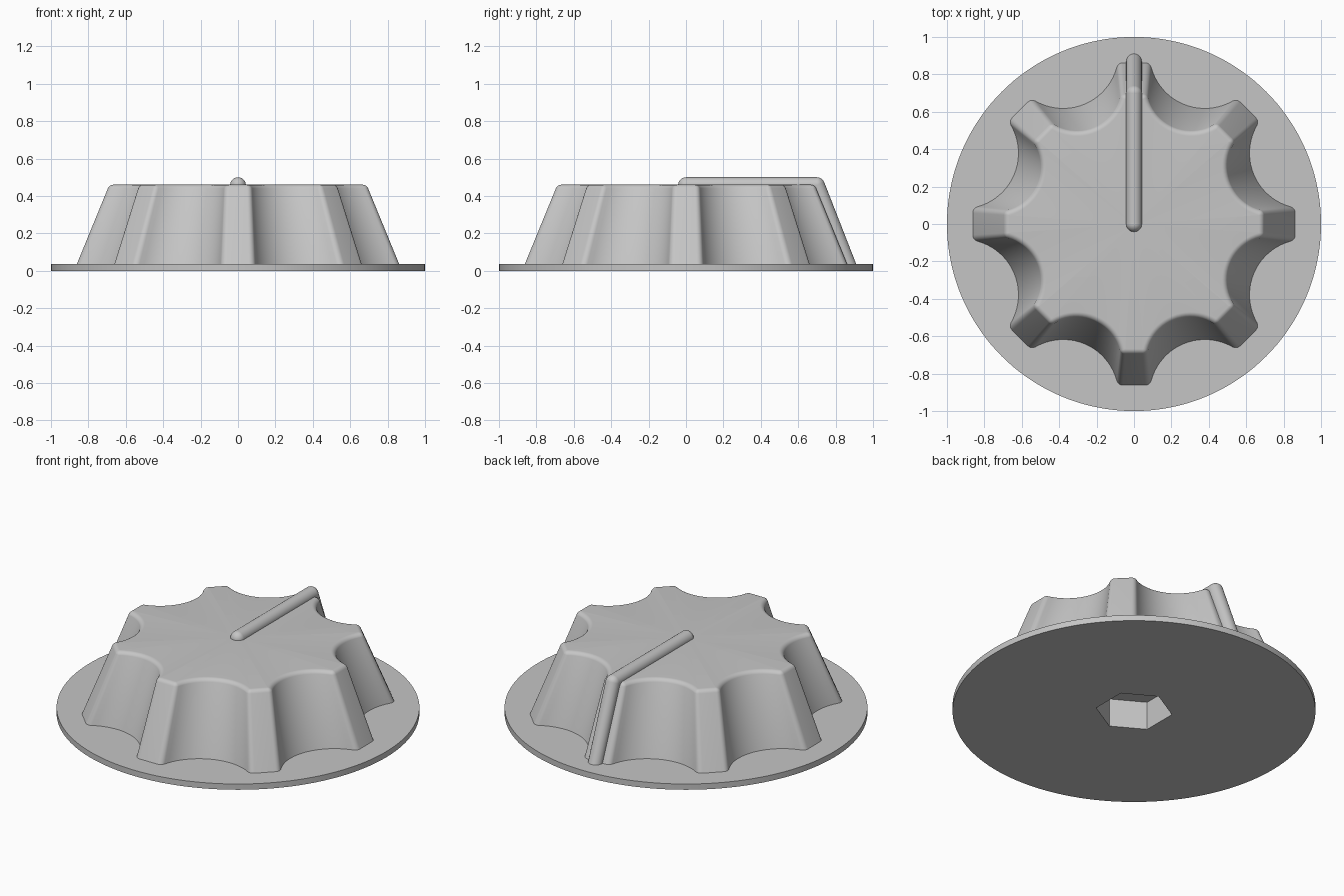
import bpy, bmesh
from math import sin, cos, tan, pi, radians, sqrt, atan2, hypot
from mathutils import Vector

old = bpy.data.objects.get("Cube")
if old:
    bpy.data.objects.remove(old, do_unlink=True)

# One plain grey for everything
GREY = (0.56, 0.56, 0.56, 1)
grey = bpy.data.materials.new("plain grey")
grey.use_nodes = True
grey.diffuse_color = GREY
grey.node_tree.nodes["Principled BSDF"].inputs["Base Color"].default_value = GREY

DISC_TOP, TOP = 0.035, 0.46
TIP = 0.862                      # lobe radius where the body meets the disc
SLOPE = 0.41                     # side taper, run over rise
LOBES = 8


def finish(name, bm):
    mesh = bpy.data.meshes.new(name)
    bm.to_mesh(mesh)
    bm.free()
    mesh.materials.append(grey)
    ob = bpy.data.objects.new(name, mesh)
    bpy.context.collection.objects.link(ob)
    bpy.ops.object.select_all(action='DESELECT')
    ob.select_set(True)
    bpy.context.view_layer.objects.active = ob
    bpy.ops.object.shade_smooth_by_angle(angle=radians(32))
    return ob


def loft(name, rings, cap_start, cap_end):
    """Join (outline, z) rings with quads; optionally close the ends with fans."""
    bm = bmesh.new()
    loops = [[bm.verts.new((x, y, z)) for x, y in pts] for pts, z in rings]
    n = len(loops[0])
    for a, b in zip(loops, loops[1:]):
        for i in range(n):
            j = (i + 1) % n
            bm.faces.new((a[i], a[j], b[j], b[i]))
    if cap_start:
        c = bm.verts.new((0, 0, rings[0][1]))
        for i in range(n):
            bm.faces.new((c, loops[0][(i + 1) % n], loops[0][i]))
    if cap_end:
        c = bm.verts.new((0, 0, rings[-1][1]))
        for i in range(n):
            bm.faces.new((c, loops[-1][i], loops[-1][(i + 1) % n]))
    return finish(name, bm)


def polar(radius, n=144, sides=0):
    """Circle, or a regular polygon with points on the y axis."""
    pts = []
    for i in range(n):
        a = 2 * pi * i / n
        r = radius
        if sides:
            step = 2 * pi / sides
            r *= cos(step / 2) / cos((a + step / 2) % step - step / 2)
        pts.append((r * cos(a), r * sin(a)))
    return pts


def scalloped_outline():
    """Lobes with rounded corners, separated by circular scallops."""
    half = pi / LOBES
    centre, radius, corner = 0.99, 0.297, 0.035
    sx, sy = centre * sin(half), centre * cos(half)
    fy = TIP - corner
    fx = sx - sqrt((radius + corner) ** 2 - (sy - fy) ** 2)
    lean = atan2(sy - fy, sx - fx)
    pts = []
    for i in range(7):                       # rounded lobe corner
        a = pi / 2 + (lean - pi / 2) * i / 6
        pts.append((fx + corner * cos(a), fy + corner * sin(a)))
    start, end = lean + pi, 1.5 * pi - half
    for i in range(1, 11):                   # half of the scallop
        a = start + (end - start) * i / 10
        pts.append((sx + radius * cos(a), sy + radius * sin(a)))
    side = [(hypot(x, y), atan2(x, y)) for x, y in pts]
    sector = side + [(r, 2 * half - a) for r, a in reversed(side[:-1])]
    return [(r * cos(a + 2 * half * k), r * sin(a + 2 * half * k))
            for k in range(LOBES) for r, a in sector]


def inset(pts, d):
    """Move every point inward along the outline's normal."""
    out = []
    for i, (x, y) in enumerate(pts):
        p, q = Vector(pts[i - 1]), Vector(pts[(i + 1) % len(pts)])
        t = (q - p).normalized()
        out.append((x - t.y * d, y + t.x * d))
    return out


# Base disc with the hexagonal shaft socket in its underside
loft("base_disc", [
    (polar(0.212, sides=6), 0.172), (polar(0.212, sides=6), 0),
    (polar(1), 0), (polar(1), DISC_TOP),
    (polar(0.26, sides=6), DISC_TOP), (polar(0.26, sides=6), 0.2)], True, True)

# Tapered grip body with a rounded top edge
outline = scalloped_outline()


def body_ring(z):
    s = 1 - (z - DISC_TOP) * SLOPE / TIP
    return [(x * s, y * s) for x, y in outline]


ROUND = 0.031
tilt = atan2(SLOPE, 1)
z0 = TOP - ROUND + ROUND * sin(tilt)
shoulder = body_ring(z0)
rings = [(body_ring(0.03), 0.03), (shoulder, z0)]
for i in range(1, 7):
    t = tilt + (pi / 2 - tilt) * i / 6
    rings.append((inset(shoulder, ROUND * (cos(tilt) - cos(t))),
                  TOP - ROUND + ROUND * sin(t)))
loft("grip_body", rings, False, True)

# Pointer ridge: a round bar along the top and down the back lobe
BAR = 0.042


def bar_ball(name, p):
    bm = bmesh.new()
    bmesh.ops.create_uvsphere(bm, u_segments=24, v_segments=16, radius=BAR)
    bmesh.ops.translate(bm, verts=bm.verts, vec=p)
    finish(name, bm)


def bar_rod(name, p, q):
    bm = bmesh.new()
    bmesh.ops.create_cone(bm, cap_ends=True, segments=24, radius1=BAR,
                          radius2=BAR, depth=(q - p).length)
    bmesh.ops.rotate(bm, verts=bm.verts,
                     matrix=(q - p).to_track_quat('Z', 'Y').to_matrix())
    bmesh.ops.translate(bm, verts=bm.verts, vec=(p + q) / 2)
    finish(name, bm)


hub = Vector((0, 0, TOP - 0.002))
bend = Vector((0, 0.7, TOP - 0.002))
foot = Vector((0, 0.872, 0.018))
bar_ball("pointer_end", hub)
bar_rod("pointer_top", hub, bend)
bar_ball("pointer_bend", bend)
bar_rod("pointer_side", bend, foot)
